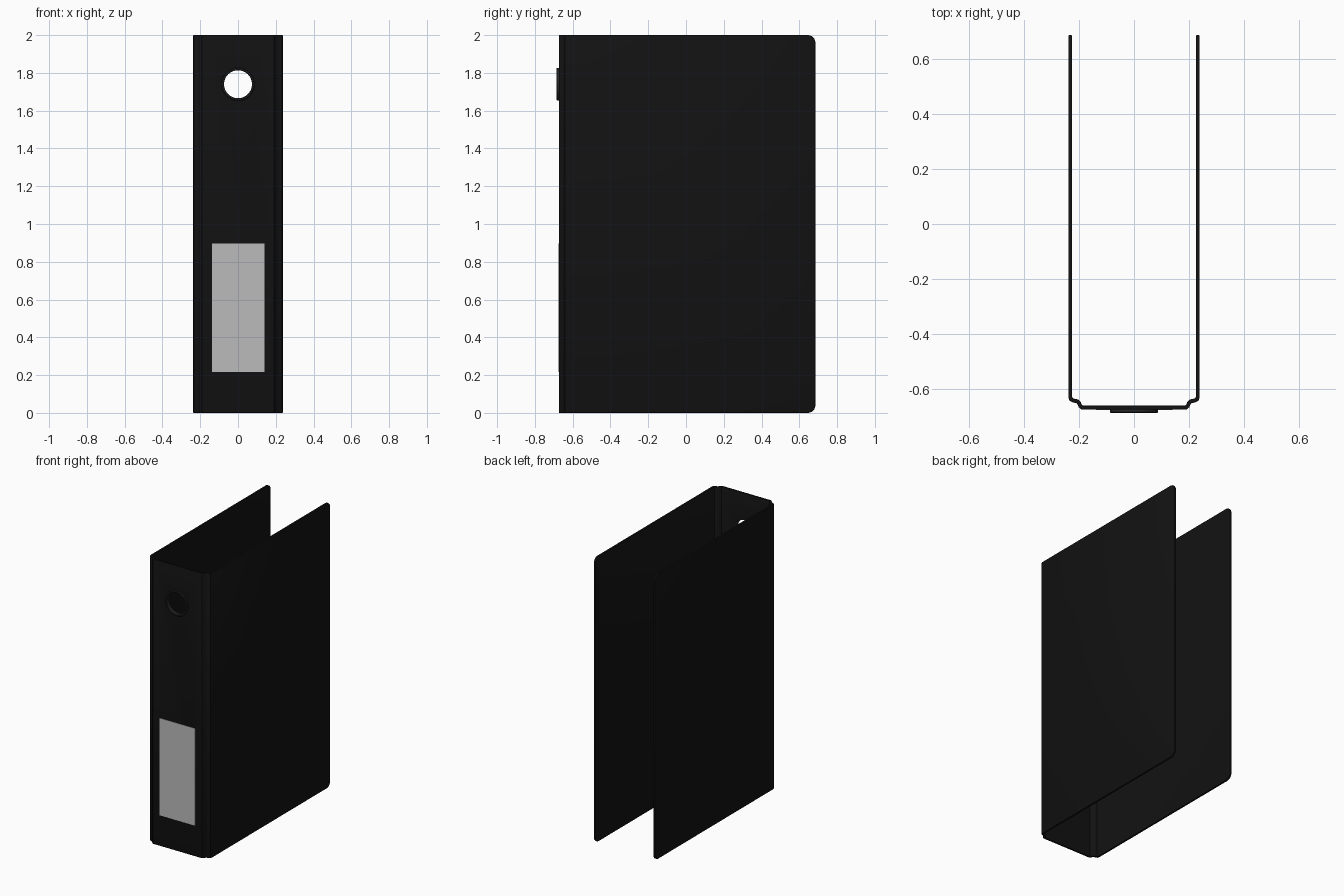
import bpy, bmesh, math
from mathutils import Vector, Matrix

if "Cube" in bpy.data.objects:
    bpy.data.objects.remove(bpy.data.objects["Cube"])

HOLE_Z, SPINE_Y, THICK = 1.74, -0.666, 0.014


def material(name, v):
    m = bpy.data.materials.new(name)
    m.diffuse_color = (v, v, v, 1)
    m.use_nodes = True
    m.node_tree.nodes["Principled BSDF"].inputs["Base Color"].default_value = m.diffuse_color
    return m


def make_object(name, bm, mat=None):
    mesh = bpy.data.meshes.new(name)
    bm.to_mesh(mesh)
    bm.free()
    ob = bpy.data.objects.new(name, mesh)
    bpy.context.collection.objects.link(ob)
    if mat:
        mesh.materials.append(mat)
    return ob


def activate(ob):
    bpy.ops.object.select_all(action='DESELECT')
    ob.select_set(True)
    bpy.context.view_layer.objects.active = ob


def smooth(ob):
    activate(ob)
    bpy.ops.object.shade_smooth_by_angle(angle=math.radians(35))


black = material("black_board", 0.006)
rim_mat = material("dark_rim", 0.02)
paper = material("label_paper", 0.5)

# Folded shell: one cover, stepped hinge, spine, then the mirrored half
half = [(0.231, 0.685), (0.231, -0.628), (0.228, -0.636), (0.220, -0.640),
        (0.206, -0.643), (0.199, -0.650), (0.195, -0.660), (0.188, SPINE_Y)]
path = half + [(-x, y) for x, y in reversed(half)]
bm = bmesh.new()
cols = [[bm.verts.new((x, y, z)) for z in (0, 2)] for x, y in path]
for a, b in zip(cols, cols[1:]):
    bm.faces.new((a[0], a[1], b[1], b[0]))
# Rounded free corners of the covers
bmesh.ops.bevel(bm, geom=cols[0] + cols[-1], offset=0.04, segments=6,
                profile=0.5, affect='VERTICES')
shell = make_object("binder_shell", bm, black)
solid = shell.modifiers.new("board", 'SOLIDIFY')
solid.thickness, solid.offset, solid.use_even_offset = THICK, 0, True
bev = shell.modifiers.new("soft_edges", 'BEVEL')
bev.width, bev.segments = 0.003, 2
bev.limit_method, bev.angle_limit = 'ANGLE', math.radians(60)

# Finger hole through the spine
bm = bmesh.new()
bmesh.ops.create_cone(bm, cap_ends=True, segments=48, radius1=0.078,
                      radius2=0.078, depth=0.2,
                      matrix=Matrix.Translation((0, SPINE_Y, HOLE_Z))
                      @ Matrix.Rotation(math.pi / 2, 4, 'X'))
cutter = make_object("hole_cutter", bm)
cutter.hide_render = True
cut = shell.modifiers.new("finger_hole", 'BOOLEAN')
cut.operation, cut.object, cut.solver = 'DIFFERENCE', cutter, 'EXACT'
activate(shell)
for m in list(shell.modifiers):
    bpy.ops.object.modifier_apply(modifier=m.name)
bpy.data.objects.remove(cutter)
smooth(shell)

# Raised rim lining the finger hole, a lathed section (radius, y)
section = [(0.074, -0.658), (0.074, -0.682), (0.077, -0.685),
           (0.084, -0.685), (0.087, -0.682), (0.087, -0.670), (0.080, -0.658)]
bm = bmesh.new()
ring = [bm.verts.new((r, y, HOLE_Z)) for r, y in section]
edges = [bm.edges.new((ring[i], ring[i - 1])) for i in range(len(ring))]
bmesh.ops.spin(bm, geom=ring + edges, cent=(0, 0, HOLE_Z), axis=(0, 1, 0),
               angle=math.tau, steps=48)
bmesh.ops.remove_doubles(bm, verts=bm.verts, dist=1e-5)
bmesh.ops.recalc_face_normals(bm, faces=bm.faces)
smooth(make_object("finger_hole_rim", bm, rim_mat))

# Thin paper label on the spine
bm = bmesh.new()
bmesh.ops.create_cube(bm, size=1, matrix=Matrix.Translation((0.001, -0.6735, 0.557))
                      @ Matrix.Diagonal((0.278, 0.003, 0.682, 1)))
make_object("spine_label", bm, paper)
